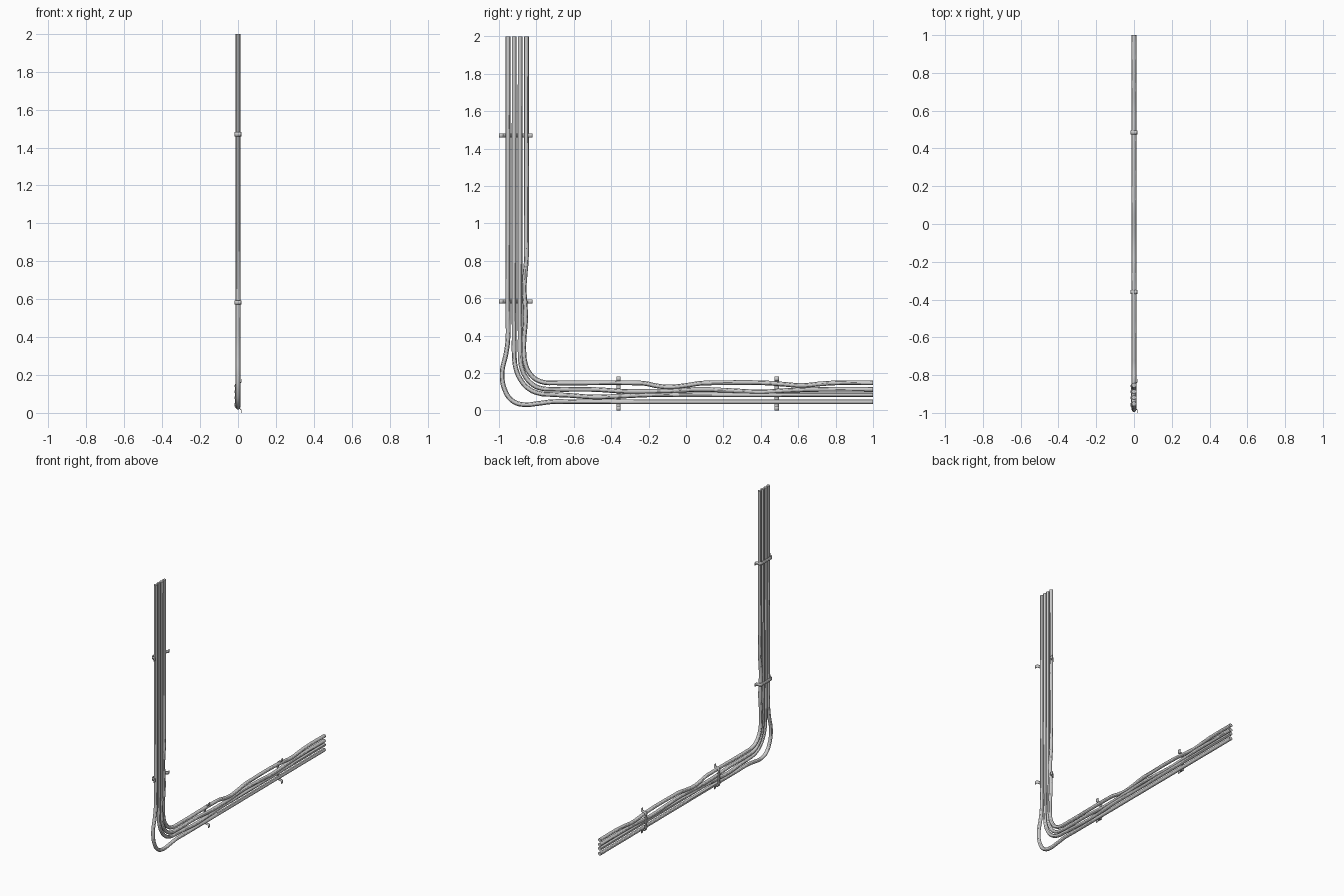
import bpy, bmesh
from mathutils import Vector

if "Cube" in bpy.data.objects:
    bpy.data.objects.remove(bpy.data.objects["Cube"])

R = 0.0125  # cable radius


def finish(ob):
    bpy.ops.object.select_all(action='DESELECT')
    ob.select_set(True)
    bpy.context.view_layer.objects.active = ob
    if ob.type == 'CURVE':
        bpy.ops.object.convert(target='MESH')
        ob = bpy.context.view_layer.objects.active
    bpy.ops.object.shade_smooth_by_angle()


# Cable: round tube following (y, z) points
def cable(name, pts):
    cu = bpy.data.curves.new(name, 'CURVE')
    cu.dimensions = '3D'
    cu.resolution_u = 6
    cu.bevel_depth = R
    cu.bevel_resolution = 4
    cu.use_fill_caps = True
    sp = cu.splines.new('BEZIER')
    sp.bezier_points.add(len(pts) - 1)
    for bp, (y, z) in zip(sp.bezier_points, pts):
        bp.co = (0, y, z)
        bp.handle_left_type = bp.handle_right_type = 'AUTO'
    ob = bpy.data.objects.new(name, cu)
    bpy.context.collection.objects.link(ob)
    finish(ob)


# Outermost cable bulges loosely around the corner
cable("cable_outer", [(-.952, 2), (-.952, .5), (-.953, .37), (-.963, .30), (-.983, .2),
                      (-.967, .105), (-.925, .049), (-.87, .031), (-.79, .037),
                      (-.72, .046), (-.6, .046), (1, .046)])
cable("cable_second", [(-.919, 2), (-.919, .4), (-.918, .29), (-.910, .225), (-.885, .165),
                       (-.84, .115), (-.78, .09), (-.72, .085), (-.62, .08), (-.5, .072),
                       (-.35, .076), (-.2, .083), (0, .083), (1, .083)])
cable("cable_third", [(-.887, 2), (-.887, .4), (-.886, .29), (-.879, .23), (-.858, .18),
                      (-.82, .138), (-.77, .117), (-.71, .113), (-.5, .112), (-.3, .101),
                      (-.1, .104), (.08, .112), (.22, .107), (.4, .099), (.55, .107),
                      (.7, .112), (1, .112)])
cable("cable_inner", [(-.853, 2), (-.853, .9), (-.854, .8), (-.860, .73), (-.865, .65),
                      (-.859, .55), (-.858, .48), (-.866, .38), (-.866, .30), (-.859, .25),
                      (-.84, .205), (-.805, .168), (-.76, .150), (-.7, .147), (-.3, .147),
                      (-.22, .144), (-.15, .13), (-.09, .125), (-.01, .132), (.08, .145),
                      (.15, .147), (.42, .147), (.52, .14), (.62, .133), (.72, .142),
                      (.8, .147), (1, .147)])


# Clip: thin strap over the -x side of the cables with wall tabs at both ends
def clip(name, centre, across, along, offsets):
    width, thick = 0.022, 0.004
    prof = [(0.017, -.09), (0.017, -.074), (0.012, -.069), (-.008, -.066), (-.015, -.059)]
    for i, o in enumerate(offsets):
        prof.append((-.0165, o))
        if i < 3:
            prof.append((-.013, (o + offsets[i + 1]) / 2))
    prof += [(x, -o) for x, o in reversed(prof[:5])]
    bm = bmesh.new()
    rows = [[bm.verts.new(Vector((x, 0, 0)) + centre + across * o + along * s * width / 2)
             for x, o in prof] for s in (-1, 1)]
    for i in range(len(prof) - 1):
        bm.faces.new((rows[0][i], rows[0][i + 1], rows[1][i + 1], rows[1][i]))
    me = bpy.data.meshes.new(name)
    bm.to_mesh(me)
    bm.free()
    ob = bpy.data.objects.new(name, me)
    bpy.context.collection.objects.link(ob)
    mod = ob.modifiers.new("thickness", 'SOLIDIFY')
    mod.thickness = thick
    mod.offset = 0
    finish(ob)


Y, Z = Vector((0, 1, 0)), Vector((0, 0, 1))
for i, z in enumerate((.582, 1.47)):
    clip(f"wall_clip_vertical_{i + 1}", Vector((0, -.91, z)), Y, Z, (-.043, -.01, .022, .054))
for i, y in enumerate((-.36, .485)):
    clip(f"wall_clip_horizontal_{i + 1}", Vector((0, y, .09)), Z, Y, (-.044, -.01, .022, .053))
